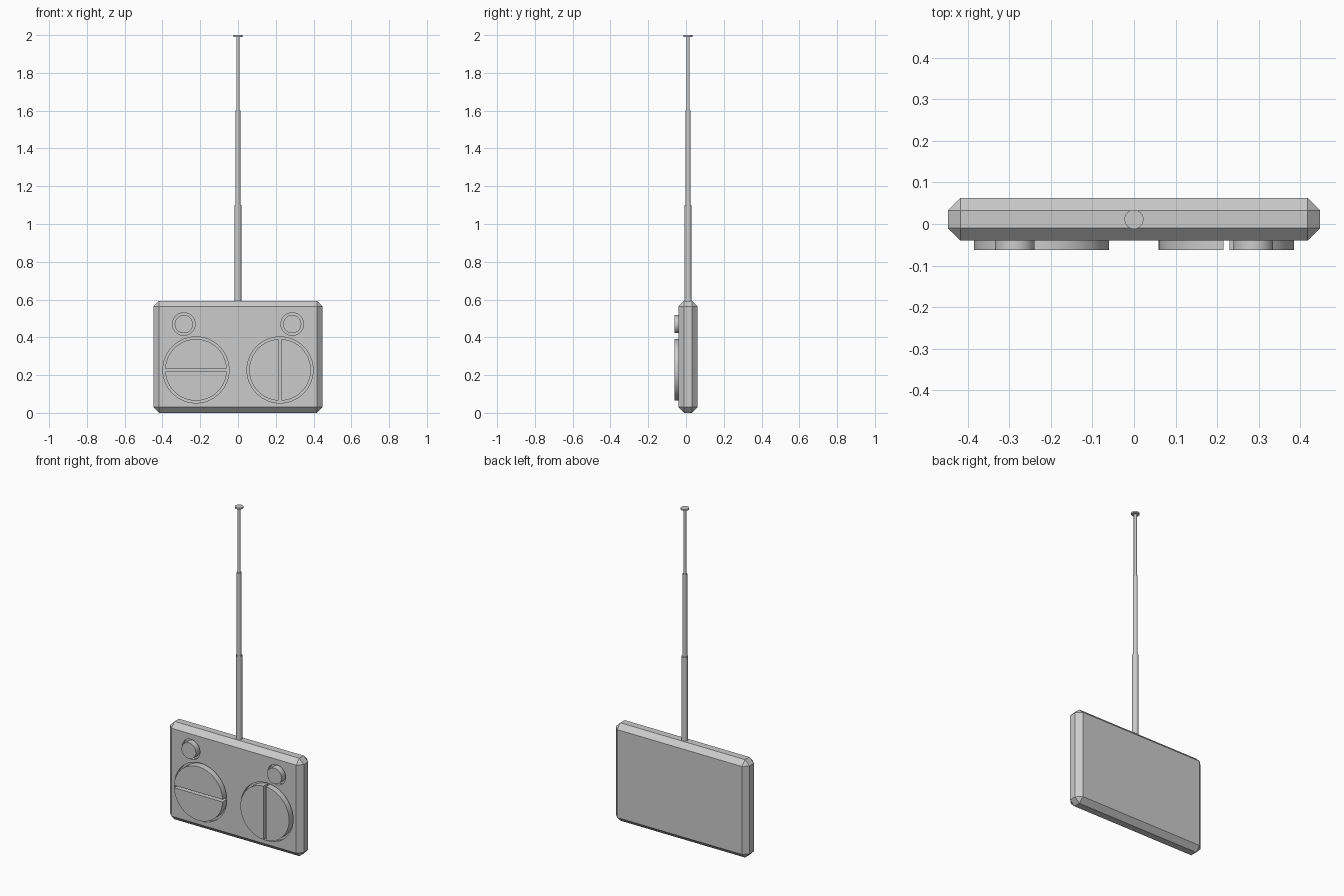
import bpy, bmesh, math
from mathutils import Vector

if "Cube" in bpy.data.objects:
    bpy.data.objects.remove(bpy.data.objects["Cube"])

grey = bpy.data.materials.new("plain_grey")
grey.diffuse_color = (0.6, 0.6, 0.6, 1)
grey.use_nodes = True
grey.node_tree.nodes["Principled BSDF"].inputs["Base Color"].default_value = grey.diffuse_color

FRONT, BACK, TIP, FLOOR = -0.04, 0.062, -0.062, -0.02
MID = (FRONT + BACK) / 2


def finish(name, bm, smooth=True):
    bmesh.ops.recalc_face_normals(bm, faces=bm.faces)
    me = bpy.data.meshes.new(name)
    bm.to_mesh(me)
    bm.free()
    ob = bpy.data.objects.new(name, me)
    bpy.context.collection.objects.link(ob)
    me.materials.append(grey)
    if smooth:
        bpy.ops.object.select_all(action='DESELECT')
        ob.select_set(True)
        bpy.context.view_layer.objects.active = ob
        bpy.ops.object.shade_smooth_by_angle(angle=math.radians(35))
    return ob


def prism(name, points, y0, y1):
    """Extrude an x-z outline from y0 to y1."""
    bm = bmesh.new()
    face = bm.faces.new([bm.verts.new((x, y0, z)) for x, z in points])
    ext = bmesh.ops.extrude_face_region(bm, geom=[face])["geom"]
    bmesh.ops.translate(bm, verts=[v for v in ext if isinstance(v, bmesh.types.BMVert)],
                        vec=(0, y1 - y0, 0))
    return finish(name, bm)


def circle(cx, cz, r, n=64):
    return [(cx + r * math.cos(2 * math.pi * i / n), cz + r * math.sin(2 * math.pi * i / n))
            for i in range(n)]


def half_disc(cx, cz, r, gap, turn, n=32):
    """Circle segment lying beyond half the gap, turned about the centre."""
    a = math.asin(gap / 2 / r)
    angles = [turn + a + (math.pi - 2 * a) * i / n for i in range(n + 1)]
    return [(cx + r * math.cos(t), cz + r * math.sin(t)) for t in angles]


# Chamfered case
bm = bmesh.new()
bmesh.ops.create_cube(bm, size=1)
for v in bm.verts:
    v.co = Vector((v.co.x * 0.896, MID + v.co.y * (BACK - FRONT), (v.co.z + 0.5) * 0.593))
bmesh.ops.bevel(bm, geom=bm.edges[:], offset=0.03, segments=1, affect='EDGES', profile=0.5)
case = finish("case", bm, smooth=False)

# Round recesses and the buttons sitting in them
for side, label in ((-1, "left"), (1, "right")):
    bx, bz, kx, kz = side * 0.287, 0.47, side * 0.2225, 0.2275
    for cx, cz, r in ((bx, bz, 0.06), (kx, kz, 0.175)):
        cutter = prism("recess_cutter", circle(cx, cz, r), FRONT - 0.1, FLOOR)
        cutter.hide_render = True
        mod = case.modifiers.new("recess", 'BOOLEAN')
        mod.operation, mod.solver, mod.object = 'DIFFERENCE', 'EXACT', cutter
        bpy.context.view_layer.objects.active = case
        bpy.ops.object.modifier_apply(modifier=mod.name)
        bpy.data.objects.remove(cutter)
    prism(label + "_small_button", circle(bx, bz, 0.048), TIP, FLOOR + 0.005)
    base = 0 if side < 0 else math.pi / 2
    for i in range(2):
        prism(f"{label}_half_button_{i + 1}",
              half_disc(kx, kz, 0.163, 0.015, base + i * math.pi), TIP, FLOOR + 0.005)

# Telescopic antenna with an end cap
for name, r, z0, z1 in (("antenna_lower", 0.0185, 0.57, 1.1), ("antenna_middle", 0.0135, 1.09, 1.6),
                        ("antenna_upper", 0.0085, 1.59, 1.995), ("antenna_cap", 0.023, 1.991, 2.0)):
    bm = bmesh.new()
    bmesh.ops.create_cone(bm, cap_ends=True, segments=32, radius1=r, radius2=r, depth=z1 - z0)
    bmesh.ops.translate(bm, verts=bm.verts, vec=(0, MID, (z0 + z1) / 2))
    finish(name, bm)
